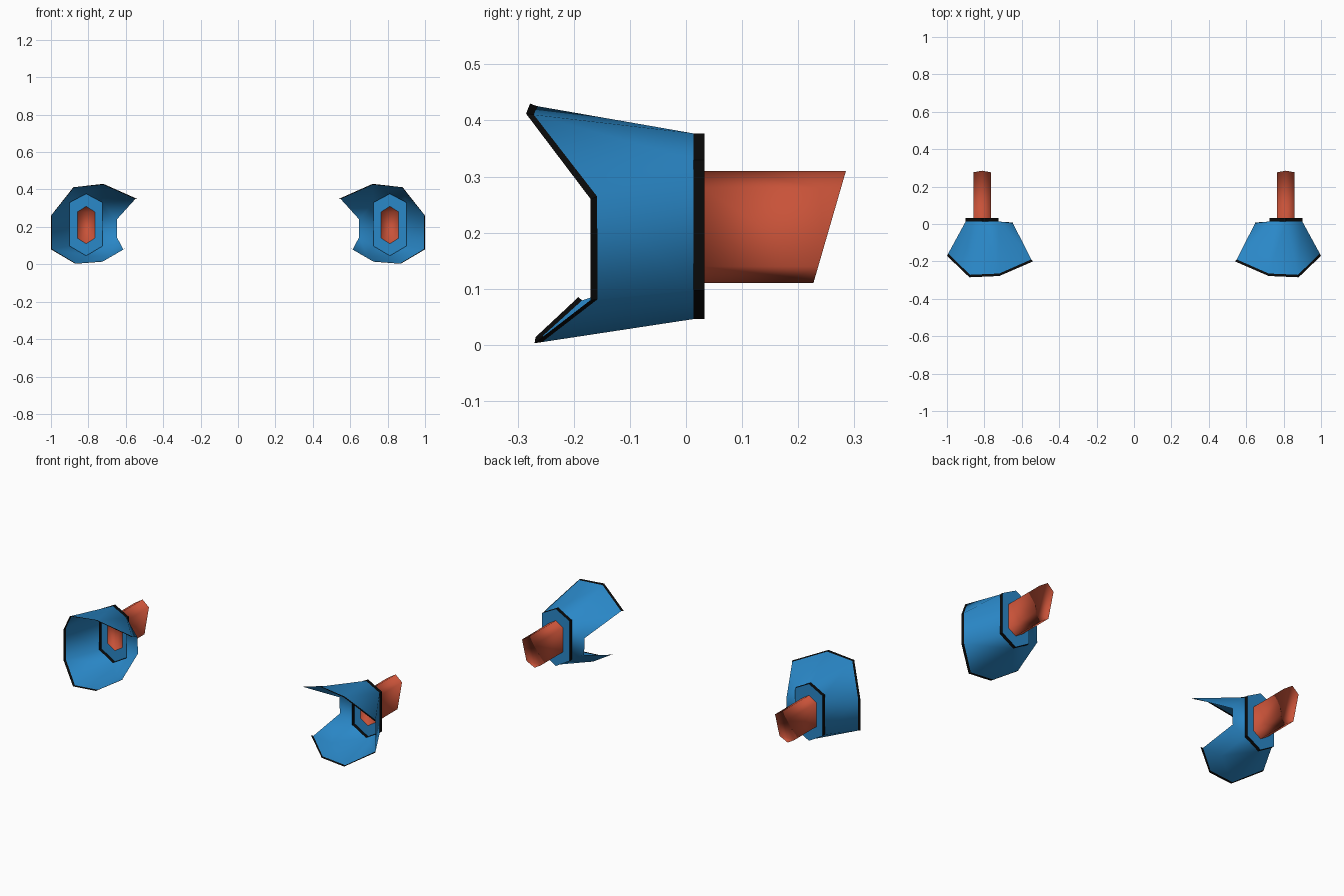
import bpy
from mathutils import Vector as V

if "Cube" in bpy.data.objects:
    bpy.data.objects.remove(bpy.data.objects["Cube"])


def material(name, color):
    m = bpy.data.materials.new(name)
    m.diffuse_color = (*color, 1)
    m.use_nodes = True
    m.node_tree.nodes["Principled BSDF"].inputs["Base Color"].default_value = m.diffuse_color
    return m


BLUE = material("blue", (0.023, 0.246, 0.578))
BLACK = material("black", (0.003, 0.003, 0.003))
RED = material("red", (0.58, 0.085, 0.04))


def part(name, verts, faces, mat, smooth=False):
    """Mesh object on the right side, mirrored to the left."""
    me = bpy.data.meshes.new(name)
    me.from_pydata([tuple(v) for v in verts], [], faces)
    me.materials.append(mat)
    me.polygons.foreach_set("use_smooth", [smooth] * len(faces))
    ob = bpy.data.objects.new(name, me)
    bpy.context.collection.objects.link(ob)
    mod = ob.modifiers.new("mirror", 'MIRROR')
    mod.use_mirror_merge = False
    return ob


def strip(n, closed=False):
    """Quads joining two rows of n points."""
    return [(i, (i + 1) % n, (i + 1) % n + n, i + n) for i in range(n if closed else n - 1)]


def hexagon(cx, w, levels, y):
    """Tall hexagon: levels = bottom, lower side, upper side, top."""
    b, lo, hi, t = levels
    pts = [(cx, t), (cx + w, hi), (cx + w, lo), (cx, b), (cx - w, lo), (cx - w, hi)]
    return [V((x, y(z), z)) for x, z in pts]


# flared rim, notch points and one fold point
rim = [V(p) for p in [
    (0.54, -0.20, 0.35), (0.72, -0.278, 0.43), (0.88, -0.285, 0.412), (1.0, -0.17, 0.26),
    (1.0, -0.17, 0.08), (0.87, -0.27, 0.003), (0.725, -0.268, 0.014), (0.602, -0.192, 0.085)]]
levels = (0.046, 0.098, 0.33, 0.377)
base = hexagon(0.812, 0.088, levels, lambda z: 0.013)
back = hexagon(0.812, 0.088, levels, lambda z: 0.033)
notch_top, notch_low, fold = V((0.648, 0.005, 0.24)), V((0.648, 0.008, 0.145)), V((0.69, -0.135, 0.04))

# each rim point leans towards its base point; the trim takes the last bit
targets = [base[5], base[5], base[0], base[1], base[2], base[3], fold, fold]
inner = [r + (t - r).normalized() * 0.014 for r, t in zip(rim, targets)]
part("rim_trim", rim + inner, strip(8), BLACK)

# cup shell: 0-7 rim edge, 8-13 base hexagon, 14 notch top, 15 notch low, 16 fold
faces = [(0, 1, 13), (1, 2, 8, 13), (2, 3, 9, 8), (3, 4, 10, 9), (4, 5, 11, 10),
         (5, 6, 16, 11), (6, 7, 16), (7, 15, 16), (16, 15, 12), (16, 12, 11),
         (13, 12, 15, 14), (13, 14, 0)]
part("cup_shell", inner + base + [notch_top, notch_low, fold], faces, BLUE, True)

# black collar and blue back plate
part("collar_band", base + back, strip(6, True), BLACK)
part("back_plate", back, [tuple(range(5, -1, -1))], BLUE)

# red bar with slanted end
bar_levels = (0.11, 0.14, 0.28, 0.31)
near = hexagon(0.812, 0.047, bar_levels, lambda z: 0.031)
far = hexagon(0.812, 0.047, bar_levels, lambda z: 0.227 + (z - 0.11) * 0.29)
part("rear_bar", near + far, strip(6, True) + [tuple(range(6)), tuple(range(11, 5, -1))], RED, True)
